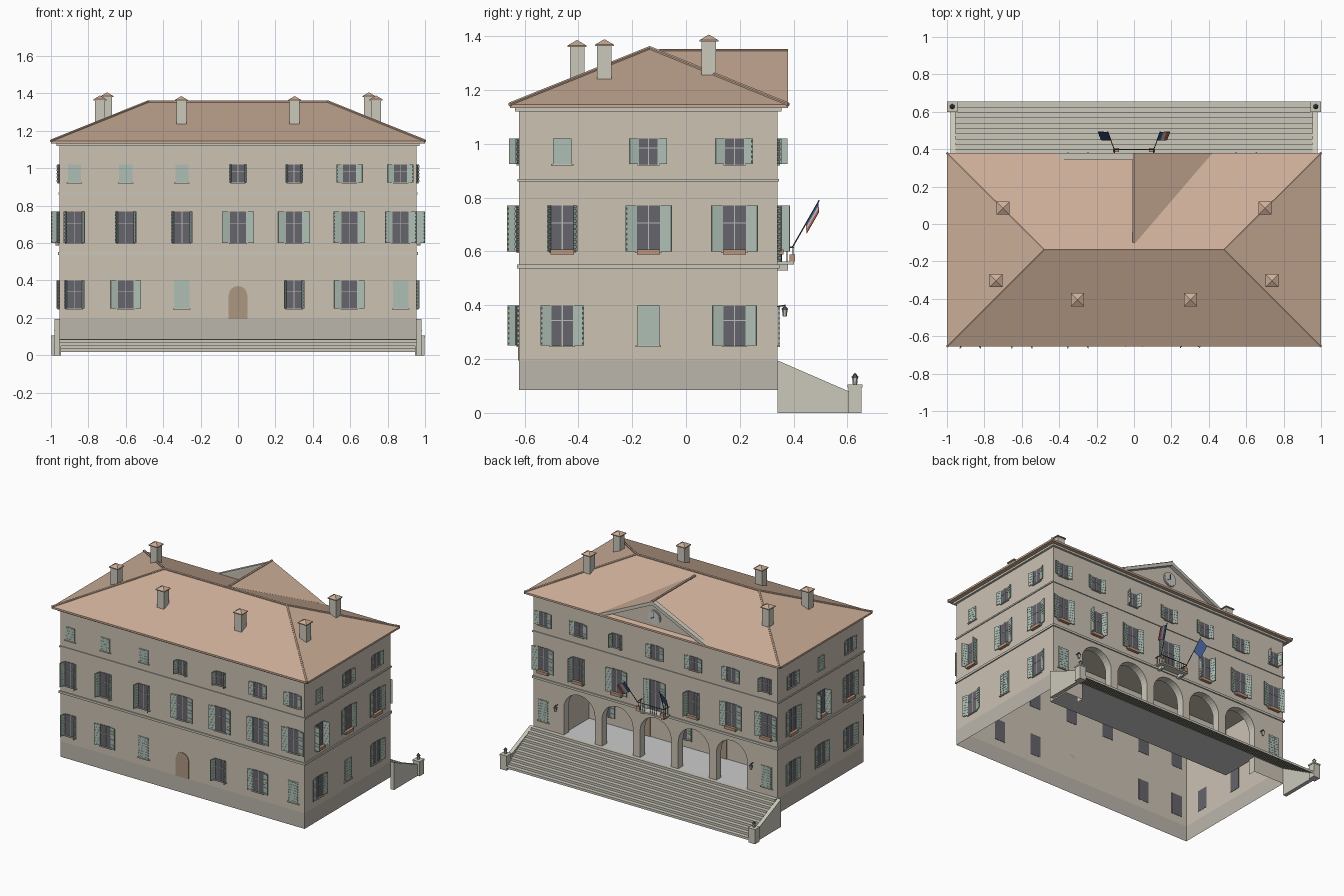
import bpy, bmesh
from math import radians, pi, sin, cos
from mathutils import Matrix, Vector

if "Cube" in bpy.data.objects:
    bpy.data.objects.remove(bpy.data.objects["Cube"])

COL = {'wall': (.60, .54, .45), 'stone': (.60, .58, .50), 'plinth': (.50, .46, .41), 'roof': (.60, .42, .31),
       'green': (.42, .52, .46), 'glass': (.13, .13, .15), 'frame': (.5, .5, .47), 'brown': (.42, .31, .22),
       'dark': (.10, .10, .11), 'blue': (.06, .12, .32), 'red': (.55, .12, .10), 'white': (.8, .8, .78),
       'floor': (.6, .6, .62), 'terracotta': (.5, .30, .2)}
parts = {}
T = Matrix.Translation
I = Matrix.Identity(4)


def bm_of(name, col):
    return parts.setdefault(name, (bmesh.new(), col))[0]


def box(name, col, lo, hi, m=I):
    lo, hi = Vector(lo), Vector(hi)
    s = hi - lo
    bmesh.ops.create_cube(bm_of(name, col), size=1, matrix=m @ T((lo + hi) / 2) @ Matrix.Diagonal((*s, 1)))


def face(name, col, pts):
    bm = bm_of(name, col)
    return bm.faces.new([bm.verts.new(p) for p in pts])


def prism(name, col, pts, vec):
    bm = bm_of(name, col)
    f = face(name, col, pts)
    r = bmesh.ops.extrude_face_region(bm, geom=[f], use_keep_orig=True)
    bmesh.ops.translate(bm, vec=vec, verts=[v for v in r['geom'] if isinstance(v, bmesh.types.BMVert)])


def rod(name, col, a, b, r, seg=6, r2=None, m=I):
    a, b = m @ Vector(a), m @ Vector(b)
    d = b - a
    bmesh.ops.create_cone(bm_of(name, col), cap_ends=True, segments=seg, radius1=r, radius2=r if r2 is None else r2,
                          depth=d.length, matrix=T((a + b) / 2) @ d.to_track_quat('Z', 'Y').to_matrix().to_4x4())


def pyramid(name, col, c, half, h):
    bmesh.ops.create_cone(bm_of(name, col), cap_ends=True, segments=4, radius1=half * 2 ** .5, radius2=0, depth=h,
                          matrix=T((c[0], c[1], c[2] + h / 2)) @ Matrix.Rotation(pi / 4, 4, 'Z'))


# wall frames: local x runs along the wall, local -y points outward
FRONT = T((0, -.62, 0))
RIGHT = T((.955, 0, 0)) @ Matrix.Rotation(pi / 2, 4, 'Z')
BACK = T((0, .34, 0)) @ Matrix.Rotation(pi, 4, 'Z')
LEFT = T((-.955, 0, 0)) @ Matrix.Rotation(-pi / 2, 4, 'Z')
LOGGIA = T((0, .04, 0)) @ Matrix.Rotation(pi, 4, 'Z')
ANGLE = {'o': 165, 'p': 105, 'c': 0}


def window(m, x, z0, z1, w, state, flowers=False):
    m = m @ T((x, 0, 0))
    if state != 'c':
        box('window_panes', 'glass', (-w / 2, -.003, z0), (w / 2, .002, z1), m)
        box('window_bars', 'frame', (-.002, -.005, z0), (.002, 0, z1), m)
        zb = z0 + (z1 - z0) * .62
        box('window_bars', 'frame', (-w / 2, -.005, zb - .0015), (w / 2, 0, zb + .0015), m)
    box('window_sills', 'stone', (-w / 2 - .006, -.01, z0 - .006), (w / 2 + .006, 0, z0), m)
    if flowers:
        box('flower_boxes', 'terracotta', (-w / 2, -.022, z0 - .012), (w / 2, -.002, z0 + .008), m)
    # two louvred leaves turned about their hinges
    for s in (-1, 1):
        h = m @ T((s * w / 2, -.004, 0)) @ Matrix.Rotation(s * radians(ANGLE[state]), 4, 'Z')
        lx = sorted((0, -s * w / 2))
        box('shutters', 'green', (lx[0], -.003, z0), (lx[1], .001, z1), h)
        n = round((z1 - z0) / .018)
        for i in range(n):
            z = z0 + (i + .5) * (z1 - z0) / n
            box('shutter_slats', 'green', (lx[0] + .004, -.0045, z - .006), (lx[1] - .004, .0025, z + .003), h)


def row(m, xs, states, z0, z1, w, flowers=False):
    for x, s in zip(xs, states):
        if s != '-':
            window(m, x, z0, z1, w, s, flowers and s != 'c')


COLS = (-.875, -.6, -.3, 0, .3, .595, .87)
G, F, S = (.25, .40, .082), (.60, .77, .086), (.925, 1.02, .07)
row(FRONT, COLS, 'poc-poc', *G)
row(FRONT, COLS, 'pppoooo', *F)
row(FRONT, COLS, 'cccppoo', *S)
SIDE = (-.46, -.14, .18)
for m, xs, st in ((RIGHT, SIDE, ('oco', 'poo', 'coo')), (LEFT, (-.18, .14, .46), ('ooo', 'opo', 'oco'))):
    for states, spec in zip(st, (G, F, S)):
        row(m, xs, states, *spec, spec is F)
row(BACK, COLS, 'c-----c', *G)
row(BACK, COLS, 'opo-poo', *F, True)
row(BACK, COLS, 'oopooop', *S)
window(BACK, 0, .56, .77, .086, 'o')
row(LOGGIA, (-.6, 0, .6), 'ooo', *G)

# outer walls, open underneath
X, Y0, Y1, ZB, ZP, ZT = .955, -.62, .34, .085, .195, 1.14
for z0, z1, n, c in ((ZB, ZP, 'plinth', 'plinth'), (ZP, ZT, 'walls', 'wall')):
    path = [(X, Y1), (X, Y0), (-X, Y0), (-X, Y1)]
    for a, b in zip(path, path[1:]):
        face(n, c, [(*a, z0), (*b, z0), (*b, z1), (*a, z1)])

# arcaded back wall: lower outline runs over five arches
R, PITCH, SPRING = .121, .298, .385
low = [(-X, ZB), (-.715, ZB), (-.715, ZP)]
for i in range(-2, 3):
    low += [(i * PITCH - R, ZP)]
    low += [(i * PITCH - R * cos(pi * k / 16), SPRING + R * sin(pi * k / 16)) for k in range(17)]
    low += [(i * PITCH + R, ZP)]
low += [(.715, ZP), (.715, ZB), (X, ZB)]
for (xa, za), (xb, zb) in zip(low, low[1:]):
    if abs(xa - xb) > 1e-4:
        face('arcade_wall', 'wall', [(xa, Y1, za), (xb, Y1, zb), (xb, Y1, ZT), (xa, Y1, ZT)])
        if max(abs(xa), abs(xb)) < .73:
            face('arcade_wall', 'wall', [(xa, .285, za), (xb, .285, zb), (xb, .285, .53), (xa, .285, .53)])
    if max(abs(xa), abs(xb)) < .73:
        face('arch_linings', 'stone', [(xa, Y1, za), (xb, Y1, zb), (xb, .285, zb), (xa, .285, za)])

# loggia interior
L = .73
face('loggia_floor', 'floor', [(-L, .04, ZP), (L, .04, ZP), (L, Y1, ZP), (-L, Y1, ZP)])
face('loggia_ceiling', 'wall', [(-L, .04, .53), (L, .04, .53), (L, .285, .53), (-L, .285, .53)])
face('loggia_walls', 'wall', [(-L, .04, ZP), (L, .04, ZP), (L, .04, .53), (-L, .04, .53)])
for s in (-L, L):
    face('loggia_walls', 'wall', [(s, .04, ZP), (s, .285, ZP), (s, .285, .53), (s, .04, .53)])

# arched doors
arc = [(.05 * cos(pi * k / 10), .32 + .05 * sin(pi * k / 10)) for k in range(11)]
for m, x in ((FRONT, 0), (LOGGIA, -.3), (LOGGIA, .3)):
    pts = [m @ Vector((x + px, 0, pz)) for px, pz in [(-.05, ZP), (.05, ZP)] + arc]
    prism('doors', 'brown', pts, m.to_3x3() @ Vector((0, -.005, 0)))

# string courses and eaves moulding
for z0, z1, o in ((.537, .552, .008), (.86, .87, .006), (1.12, 1.135, .015)):
    for y in (Y0, Y1):
        s = -1 if y < 0 else 1
        box('string_courses', 'stone', (-X - o, min(y, y + s * o), z0), (X + o, max(y, y + s * o), z1))
    for s in (-1, 1):
        xa, xb = sorted((s * X, s * (X + o)))
        box('string_courses', 'stone', (xa, Y0, z0), (xb, Y1, z1))

# hipped roof with flat eaves
ev = [(-1, -.655), (1, -.655), (1, .38), (-1, .38)]
ra, rb = (-.48, -.135, 1.355), (.48, -.135, 1.355)
e = [(*p, 1.146) for p in ev]
for pts in ([e[0], e[1], rb, ra], [e[1], e[2], rb], [e[2], e[3], ra, rb], [e[3], e[0], ra]):
    face('roof', 'roof', pts)
box('eaves', 'roof', (-1, -.655, 1.133), (1, .38, 1.146))
for a, b in ((e[0], ra), (e[3], ra), (e[1], rb), (e[2], rb), (ra, rb), ((0, .38, 1.345), (0, -.1, 1.345))):
    rod('ridge_tiles', 'roof', a, b, .008)

# pediment: tiled on one slope, open on the other
face('pediment_roof', 'roof', [(0, .38, 1.348), (0, -.11, 1.348), (.42, .38, 1.148)])
prism('pediment_wall', 'wall', [(-.38, .345, 1.145), (.38, .345, 1.145), (0, .345, 1.33)], (0, .006, 0))
for s in (-1, 1):
    prism('raking_cornice', 'stone', [(0, .345, 1.345), (s * .42, .345, 1.147), (s * .37, .345, 1.147),
                                      (0, .345, 1.32)], (0, .035, 0))
rod('clock_rim', 'stone', (0, .345, 1.225), (0, .358, 1.225), .05, 24)
rod('clock_dial', 'white', (0, .35, 1.225), (0, .36, 1.225), .043, 24)
rod('clock_hands', 'dark', (0, .361, 1.225), (0, .361, 1.26), .0025)
rod('clock_hands', 'dark', (0, .361, 1.225), (.022, .361, 1.215), .0025)

# chimneys
for x, y, z0, z1 in ((.7, .085, 1.25, 1.38), (.738, -.303, 1.24, 1.363), (.303, -.405, 1.235, 1.36)):
    for s in (-1, 1):
        box('chimneys', 'stone', (s * x - .027, y - .027, z0), (s * x + .027, y + .027, z1))
        box('chimney_caps', 'roof', (s * x - .035, y - .035, z1), (s * x + .035, y + .035, z1 + .006))
        pyramid('chimney_caps', 'roof', (s * x, y, z1 + .006), .034, .02)

# wide steps, cheek walls, end piers and lanterns
N = 11
dy, dz = .315 / N, .178 / N
for i in range(N):
    y, z = Y1 + i * dy, ZP - i * dz
    face('steps', 'stone', [(-X, y, z), (X, y, z), (X, y + dy, z), (-X, y + dy, z)])
    face('steps', 'stone', [(-X, y + dy, z), (X, y + dy, z), (X, y + dy, z - dz), (-X, y + dy, z - dz)])
for s in (-1, 1):
    prism('cheek_walls', 'stone', [(s * .955, Y1, 0), (s * .955, Y1, ZP), (s * .955, .605, .08), (s * .955, .605, 0)],
          (s * .027, 0, 0))
    c = s * .972
    box('end_piers', 'stone', (c - .025, .603, 0), (c + .025, .653, .095))
    box('end_piers', 'stone', (c - .028, .6, .095), (c + .028, .656, .105))
    rod('pier_lanterns', 'stone', (c, .628, .105), (c, .628, .132), .008, 6, .011)
    rod('lantern_caps', 'dark', (c, .628, .132), (c, .628, .148), .014, 6, .002)
    # wall lanterns beside the arcade
    w = s * .765
    rod('lantern_brackets', 'dark', (w, .34, .395), (w, .37, .40), .0025)
    rod('wall_lanterns', 'stone', (w, .367, .358), (w, .367, .384), .007, 6, .011)
    rod('lantern_caps', 'dark', (w, .367, .384), (w, .367, .398), .014, 6, .002)

# balcony with railing
box('balcony_slab', 'stone', (-.112, .34, .552), (.112, .402, .562))
for s in (-1, 1):
    box('balcony_corbels', 'stone', (s * .08 - .01, .34, .53), (s * .08 + .01, .38, .552))
    rod('balcony_railing', 'dark', (s * .105, .34, .615), (s * .105, .398, .615), .003)
    box('balcony_planters', 'terracotta', (s * .095 - .014, .385, .562), (s * .095 + .014, .405, .588))
    for y in (.355, .375):
        rod('balcony_railing', 'dark', (s * .105, y, .56), (s * .105, y, .615), .0015, 4)
rod('balcony_railing', 'dark', (-.105, .398, .615), (.105, .398, .615), .003)
for i in range(15):
    x = -.105 + i * .015
    rod('balcony_railing', 'dark', (x, .398, .56), (x, .398, .615), .0015, 4)

# flags on slanted poles
for s, cols in ((-1, ('blue',) * 3), (1, ('blue', 'white', 'red'))):
    a, b = Vector((s * .105, .395, .615)), Vector((s * .14, .495, .79))
    rod('flag_poles', 'dark', a, b, .0025)
    p, q, out = a.lerp(b, .5), a.lerp(b, .95), Vector((s * .055, .003, -.035))
    for k, c in enumerate(cols):
        u, v = out * (k / 3), out * ((k + 1) / 3)
        prism('flag_cloth_' + c, c, [p + u, p + v, q + v, q + u], (0, .002, 0))

# turn every part into an object
for name, (bm, col) in parts.items():
    bmesh.ops.remove_doubles(bm, verts=bm.verts, dist=1e-5)
    bmesh.ops.recalc_face_normals(bm, faces=bm.faces)
    me = bpy.data.meshes.new(name)
    bm.to_mesh(me)
    bm.free()
    mat = bpy.data.materials.get(col) or bpy.data.materials.new(col)
    mat.diffuse_color = (*COL[col], 1)
    mat.use_nodes = True
    mat.node_tree.nodes["Principled BSDF"].inputs["Base Color"].default_value = mat.diffuse_color
    me.materials.append(mat)
    bpy.context.collection.objects.link(bpy.data.objects.new(name, me))
